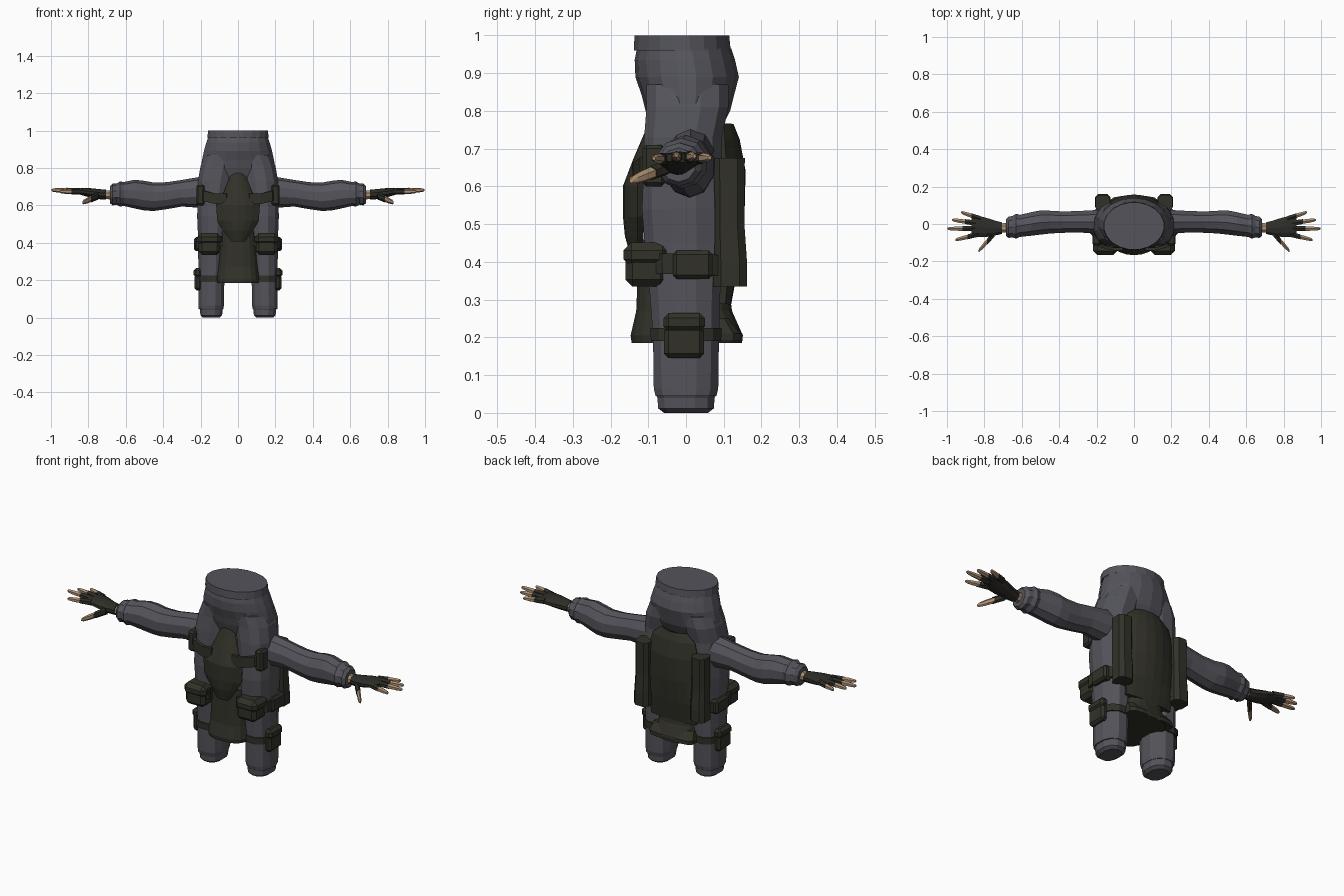
import bpy, bmesh, math
from mathutils import Vector


def material(name, rgb):
    m = bpy.data.materials.new(name)
    m.diffuse_color = (*rgb, 1)
    return m


GREY = material("grey_cloth", (0.088, 0.088, 0.105))
GREEN = material("dark_olive", (0.031, 0.031, 0.022))
GLOVE = material("glove_black", (0.027, 0.026, 0.021))
SKIN = material("skin", (0.42, 0.28, 0.17))


def finish(bm, name, mat, mirror):
    bmesh.ops.recalc_face_normals(bm, faces=bm.faces)
    me = bpy.data.meshes.new(name)
    bm.to_mesh(me)
    bm.free()
    me.materials.append(mat)
    ob = bpy.data.objects.new(name, me)
    bpy.context.collection.objects.link(ob)
    if mirror:
        ob.modifiers.new("mirror", 'MIRROR').use_axis[0] = True
    return ob


def loft(name, mat, rows, axis='z', n=12, p=2.0, mirror=False):
    """Rows are (x, y, z, r1, r2): rings in xy (axis z) or yz (axis x)."""
    bm = bmesh.new()
    rings = []
    for x, y, z, r1, r2 in rows:
        ring = []
        for i in range(n):
            a = 2 * math.pi * (i + 0.5) / n
            c, s = math.cos(a), math.sin(a)
            u = math.copysign(abs(c) ** (2 / p), c) * r1
            v = math.copysign(abs(s) ** (2 / p), s) * r2
            off = (u, v, 0) if axis == 'z' else (0, u, v)
            ring.append(bm.verts.new(Vector((x, y, z)) + Vector(off)))
        rings.append(ring)
    for a, b in zip(rings, rings[1:]):
        for i in range(n):
            j = (i + 1) % n
            bm.faces.new((a[i], a[j], b[j], b[i]))
    bm.faces.new(rings[0])
    bm.faces.new(rings[-1])
    return finish(bm, name, mat, mirror)


def box(name, mat, lo, hi, bevel=0.01, mirror=True):
    """Bevelled box between two corners."""
    bm = bmesh.new()
    bmesh.ops.create_cube(bm, size=1)
    lo, hi = Vector(lo), Vector(hi)
    for v in bm.verts:
        v.co = Vector([(lo[k] + hi[k]) / 2 + v.co[k] * (hi[k] - lo[k]) for k in range(3)])
    bmesh.ops.bevel(bm, geom=bm.edges[:], offset=bevel, segments=1, affect='EDGES')
    return finish(bm, name, mat, mirror)


def panel(name, mat, rows, thick, cols=6):
    """Curved cloth panel; rows are (z, half_width, y_centre, y_edge)."""
    bm = bmesh.new()
    grid = []
    for z, w, yc, ye in rows:
        ts = [2 * i / cols - 1 for i in range(cols + 1)]
        grid.append([bm.verts.new((t * w, yc + (ye - yc) * t * t, z)) for t in ts])
    for a, b in zip(grid, grid[1:]):
        for i in range(cols):
            bm.faces.new((a[i], a[i + 1], b[i + 1], b[i]))
    ob = finish(bm, name, mat, False)
    sol = ob.modifiers.new("thickness", 'SOLIDIFY')
    sol.thickness, sol.offset = thick, 0
    return ob


def strap(name, mat, pts, height, mirror=True):
    """Flat band through points, with vertical height and small depth."""
    bm = bmesh.new()
    cols = [[bm.verts.new((x, y, z + d)) for d in (-height / 2, height / 2)] for x, y, z in pts]
    for a, b in zip(cols, cols[1:]):
        bm.faces.new((a[0], b[0], b[1], a[1]))
    ob = finish(bm, name, mat, mirror)
    sol = ob.modifiers.new("thickness", 'SOLIDIFY')
    sol.thickness, sol.offset = 0.016, 0
    return ob


# Trousers: waistband, hips and two legs with cuffs
loft("waistband", GREY, [(0, -0.01, 0.96, 0.166, 0.13), (0, -0.011, 1.0, 0.162, 0.127)], n=20)
loft("hips", GREY, [(0, 0.0, 0.74, 0.185, 0.085), (0, 0.005, 0.80, 0.203, 0.112),
                    (0, 0.005, 0.84, 0.196, 0.122), (0, 0.003, 0.89, 0.185, 0.137),
                    (0, -0.003, 0.935, 0.172, 0.133), (0, -0.005, 0.965, 0.162, 0.125)], n=18)
loft("leg", GREY, [(0.145, 0.0, 0.045, 0.068, 0.083), (0.143, 0.0, 0.065, 0.07, 0.088),
                   (0.142, 0.0, 0.2, 0.071, 0.09), (0.14, -0.003, 0.33, 0.075, 0.097),
                   (0.135, -0.005, 0.45, 0.082, 0.108), (0.135, -0.008, 0.54, 0.086, 0.112),
                   (0.13, -0.008, 0.64, 0.088, 0.108), (0.123, -0.008, 0.73, 0.094, 0.106),
                   (0.108, 0.004, 0.81, 0.095, 0.112), (0.09, 0.004, 0.87, 0.088, 0.112)],
     n=12, p=2.3, mirror=True)
loft("leg_cuff", GREY, [(0.143, 0.0, 0.0, 0.045, 0.06), (0.143, 0.0, 0.012, 0.06, 0.076),
                        (0.143, 0.0, 0.04, 0.062, 0.078), (0.144, 0.0, 0.055, 0.068, 0.085)],
     n=12, p=2.3, mirror=True)

# Jacket body and sleeves
loft("jacket_body", GREY, [(0, 0, 0.40, 0.19, 0.10), (0, 0, 0.48, 0.205, 0.105),
                           (0, 0, 0.53, 0.195, 0.10), (0, 0, 0.64, 0.205, 0.10),
                           (0, 0.01, 0.72, 0.18, 0.085), (0, 0.02, 0.78, 0.10, 0.06)], n=16)
loft("sleeve", GREY, [(0.12, 0.01, 0.67, 0.07, 0.085), (0.20, 0.012, 0.67, 0.066, 0.083),
                      (0.30, 0.012, 0.665, 0.06, 0.071), (0.38, 0.01, 0.652, 0.06, 0.072),
                      (0.45, 0.01, 0.646, 0.064, 0.076), (0.50, 0.008, 0.652, 0.068, 0.079),
                      (0.55, 0.0, 0.66, 0.066, 0.077), (0.61, -0.01, 0.661, 0.062, 0.064),
                      (0.63, -0.012, 0.661, 0.07, 0.067), (0.65, -0.014, 0.66, 0.06, 0.056),
                      (0.67, -0.018, 0.658, 0.06, 0.058), (0.685, -0.02, 0.657, 0.046, 0.045)],
     axis='x', n=10, mirror=True)

# Hands: wrist, glove palm, fingers
loft("wrist", SKIN, [(0.66, -0.02, 0.655, 0.028, 0.027), (0.725, -0.021, 0.657, 0.026, 0.023)],
     axis='x', n=8, mirror=True)
loft("glove_palm", GLOVE, [(0.705, -0.022, 0.657, 0.032, 0.027), (0.74, -0.022, 0.66, 0.041, 0.027),
                           (0.79, -0.018, 0.667, 0.054, 0.025), (0.84, -0.012, 0.674, 0.060, 0.018),
                           (0.868, -0.012, 0.676, 0.058, 0.012)], axis='x', n=10, mirror=True)
fingers = {
    "index": ((0.835, -0.055, 0.673), (0.955, -0.085, 0.674)),
    "middle": ((0.85, -0.025, 0.677), (0.998, -0.025, 0.682)),
    "ring": ((0.845, 0.005, 0.677), (0.972, 0.022, 0.680)),
    "little": ((0.82, 0.028, 0.674), (0.925, 0.063, 0.676)),
    "thumb": ((0.745, -0.05, 0.652), (0.832, -0.145, 0.615)),
}
for label, (a, b) in fingers.items():
    a, b = Vector(a), Vector(b)
    r = 0.017 if label == "thumb" else 0.0135
    at = lambda t, k: (*a.lerp(b, t), r * k, r * k)
    loft(label + "_glove", GLOVE, [at(0, 1.2), at(0.46, 1.12)], axis='x', n=6, mirror=True)
    loft(label + "_tip", SKIN, [at(0.4, 1), at(0.72, 0.92), at(0.93, 0.7), at(1, 0.35)],
         axis='x', n=6, mirror=True)

# Vest: chest panel, back panel and skirt
panel("chest_panel", GREEN, [(0.81, 0.012, -0.07, -0.07), (0.74, 0.042, -0.10, -0.08),
                             (0.67, 0.07, -0.13, -0.10), (0.60, 0.112, -0.157, -0.12),
                             (0.52, 0.106, -0.157, -0.12), (0.47, 0.075, -0.152, -0.12),
                             (0.41, 0.035, -0.135, -0.12)], 0.02)
panel("back_panel", GREEN, [(0.76, 0.07, 0.112, 0.09), (0.72, 0.12, 0.128, 0.09),
                            (0.64, 0.14, 0.143, 0.095), (0.52, 0.14, 0.140, 0.10),
                            (0.40, 0.14, 0.125, 0.10), (0.29, 0.13, 0.105, 0.09)], 0.03)
loft("vest_skirt", GREEN, [(0, 0.002, 0.185, 0.118, 0.147), (0, 0.002, 0.205, 0.122, 0.150),
                           (0, -0.005, 0.27, 0.114, 0.128), (0, -0.008, 0.34, 0.108, 0.122),
                           (0, -0.008, 0.46, 0.10, 0.118)], n=20, p=3)
loft("back_flap", GREEN, [(0, 0.10, 0.19, 0.13, 0.05), (0, 0.10, 0.21, 0.132, 0.05),
                          (0, 0.085, 0.25, 0.12, 0.032)], n=12, p=4)

# Straps over the chest and shoulder pouches
strap("chest_strap", GREEN, [(0.06, -0.135, 0.635), (0.12, -0.132, 0.635),
                             (0.18, -0.115, 0.65), (0.215, -0.07, 0.665)], 0.055)
box("shoulder_pouch", GREEN, (0.178, -0.115, 0.60), (0.223, -0.055, 0.71))

# Belt and hip pouches with flaps
strap("belt", GREEN, [(0.08, -0.125, 0.41), (0.17, -0.115, 0.40), (0.217, -0.06, 0.395),
                      (0.222, 0.04, 0.395), (0.19, 0.09, 0.39), (0.12, 0.115, 0.39)], 0.055)
box("hip_pouch", GREEN, (0.095, -0.16, 0.335), (0.21, -0.05, 0.43), 0.018)
box("hip_pouch_flap", GREEN, (0.088, -0.166, 0.385), (0.218, -0.04, 0.452), 0.022)
box("side_pouch", GREEN, (0.19, -0.035, 0.355), (0.235, 0.07, 0.43), 0.01)

# Tall tubes on the back
loft("back_tube", GREEN, [(0.167, 0.117, 0.335, 0.045, 0.047), (0.167, 0.117, 0.40, 0.045, 0.047),
                          (0.167, 0.113, 0.50, 0.041, 0.044), (0.167, 0.113, 0.665, 0.042, 0.045),
                          (0.167, 0.113, 0.675, 0.042, 0.045)], n=8, p=3, mirror=True)

# Thigh straps and thigh pouches
loft("thigh_strap", GREEN, [(0.142, 0, 0.19, 0.076, 0.096), (0.142, 0, 0.225, 0.077, 0.097)],
     n=12, p=2.3, mirror=True)
box("thigh_pouch", GREEN, (0.195, -0.058, 0.145), (0.232, 0.048, 0.23), 0.012)
box("thigh_pouch_flap", GREEN, (0.193, -0.06, 0.215), (0.238, 0.05, 0.265), 0.014)
